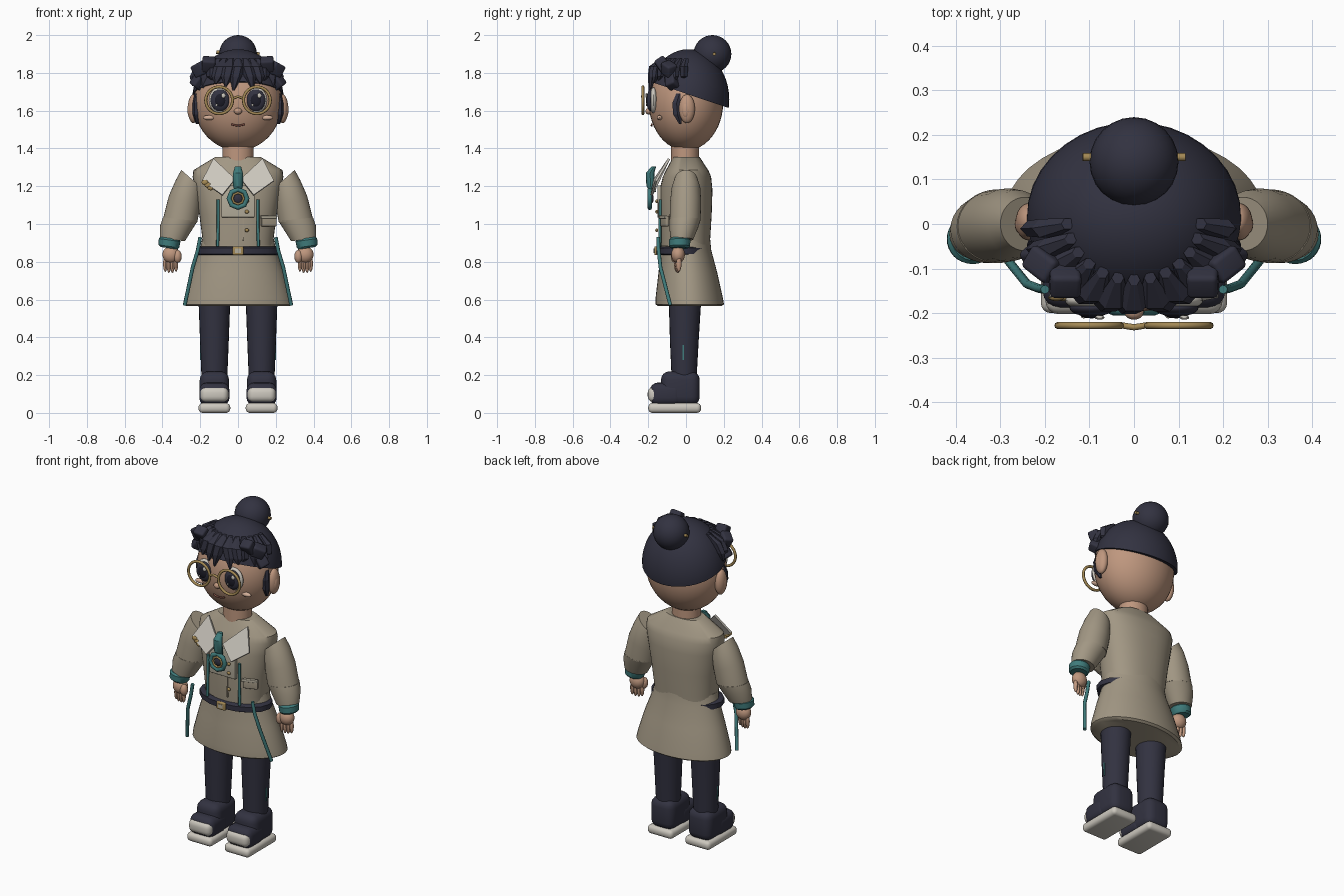
import bpy, bmesh, math, random
from mathutils import Vector, Matrix

cube = bpy.data.objects.get("Cube")
if cube:
    bpy.data.objects.remove(cube, do_unlink=True)
random.seed(4)
smooth_objects = []


def material(name, *rgb):
    m = bpy.data.materials.new(name)
    m.use_nodes = True
    m.diffuse_color = (*rgb, 1)
    bsdf = m.node_tree.nodes["Principled BSDF"]
    bsdf.inputs["Base Color"].default_value = (*rgb, 1)
    return m


COAT = material("coat beige", .36, .31, .23)
SKIN = material("warm skin", .52, .31, .21)
NAVY = material("dark navy", .032, .032, .052)
TEAL = material("teal trim", .05, .2, .2)
GOLD = material("brass", .37, .25, .09)
WHITE = material("off white", .6, .57, .51)
LIGHT = material("pale beige", .46, .42, .33)
BLUSH = material("blush", .64, .42, .31)
MOUTH = material("mouth brown", .3, .11, .08)
BLACK = material("eye black", .012, .012, .022)


def finish(name, bm, mat, smooth=True):
    bmesh.ops.recalc_face_normals(bm, faces=bm.faces)
    me = bpy.data.meshes.new(name)
    bm.to_mesh(me)
    bm.free()
    me.materials.append(mat)
    ob = bpy.data.objects.new(name, me)
    bpy.context.collection.objects.link(ob)
    if smooth:
        smooth_objects.append(ob)
    return ob


def loft(name, rings, mat, n=32, power=2, smooth=True):
    """Rings are (x, y, z, rx, ry, tilt in degrees)."""
    bm = bmesh.new()
    loops = []
    for x, y, z, rx, ry, *tilt in rings:
        t = math.radians(tilt[0]) if tilt else 0
        loop = []
        for i in range(n):
            a = math.tau * i / n
            c, s = [math.copysign(abs(v) ** (2 / power), v) for v in (math.cos(a), math.sin(a))]
            loop.append(bm.verts.new((x + rx * c * math.cos(t), y + ry * s, z + rx * c * math.sin(t))))
        loops.append(loop)
    for lo, hi in zip(loops, loops[1:]):
        for i in range(n):
            bm.faces.new((lo[i], lo[i - 1], hi[i - 1], hi[i]))
    bm.faces.new(loops[0])
    bm.faces.new(loops[-1])
    return finish(name, bm, mat, smooth)


def ball(name, centre, radii, mat, seg=24):
    bm = bmesh.new()
    bmesh.ops.create_uvsphere(bm, u_segments=seg, v_segments=seg * 2 // 3, radius=1,
                              matrix=Matrix.Translation(centre) @ Matrix.Diagonal((*radii, 1)))
    return finish(name, bm, mat)


def box(name, centre, size, mat, bevel=0.0, rot=None):
    bm = bmesh.new()
    bmesh.ops.create_cube(bm, size=1, matrix=Matrix.Translation(centre) @ (rot or Matrix()) @ Matrix.Diagonal((*size, 1)))
    if bevel:
        bmesh.ops.bevel(bm, geom=bm.edges[:], offset=bevel, segments=4, profile=.5, affect='EDGES')
    return finish(name, bm, mat)


def tube(name, points, radius, mat, closed=False):
    cu = bpy.data.curves.new(name, 'CURVE')
    cu.dimensions = '3D'
    cu.bevel_depth = radius
    cu.bevel_resolution = 2
    cu.use_fill_caps = True
    sp = cu.splines.new('POLY')
    sp.points.add(len(points) - 1)
    for p, co in zip(sp.points, points):
        p.co = (*co, 1)
    sp.use_cyclic_u = closed
    cu.materials.append(mat)
    ob = bpy.data.objects.new(name, cu)
    bpy.context.collection.objects.link(ob)
    return ob


def circle(x, y, z, r, n):
    return [(x + r * math.sin(math.tau * i / n), y, z + r * math.cos(math.tau * i / n)) for i in range(n)]


def plate(name, points, mat, thick=.012):
    bm = bmesh.new()
    bm.faces.new([bm.verts.new(p) for p in points])
    ob = finish(name, bm, mat, False)
    mod = ob.modifiers.new("thickness", 'SOLIDIFY')
    mod.thickness = thick
    mod.offset = 0
    return ob


# Head, hair cap, bun and pin
ball("head", (0, 0, 1.645), (.234, .197, .256), SKIN, 36)
bm = bmesh.new()
bmesh.ops.create_uvsphere(bm, u_segments=36, v_segments=24, radius=1,
                          matrix=Matrix.Translation((0, .012, 1.66)) @ Matrix.Diagonal((.242, .217, .265, 1)))
cut = bmesh.ops.bisect_plane(bm, geom=bm.verts[:] + bm.edges[:] + bm.faces[:], plane_co=(0, 0, 1.69),
                             plane_no=(0, .32, .95), clear_inner=True)
bmesh.ops.holes_fill(bm, edges=[e for e in cut["geom_cut"] if isinstance(e, bmesh.types.BMEdge)])
finish("hair_cap", bm, NAVY)
ball("hair_bun", (0, .14, 1.9), (.1, .1, .1), NAVY)
tube("bun_pin", [(-.115, .15, 1.91), (.115, .15, 1.9)], .009, GOLD)

# Fringe locks fan around the forehead
for i in range(13):
    a = math.radians(-84 + 14 * i)
    tip = 1.70 + .045 * random.random() + .02 * abs(math.sin(a))
    lean = .03 * random.uniform(-1, 1)
    rings = [(.15 * math.sin(a), .015 - .14 * math.cos(a), 1.875, .014, .014),
             (.195 * math.sin(a), .01 - .185 * math.cos(a), 1.835, .036, .024),
             (.213 * math.sin(a) + lean / 2, .01 - .195 * math.cos(a), 1.78, .032, .02),
             (.215 * math.sin(a) + lean, .005 - .197 * math.cos(a), tip, .006, .006)]
    loft(f"fringe_lock_{i}", rings, NAVY, 6, smooth=False)
for s in (-1, 1):
    for k, (x, y, z) in enumerate([(.2, -.09, 1.82), (.155, -.125, 1.845), (.205, -.07, 1.75)]):
        box(f"side_curl_{k}_{s}", (s * x, y, z), (.075, .06, .07), NAVY, .012,
            Matrix.Rotation(s * (.5 + k), 4, 'Y') @ Matrix.Rotation(s * .6, 4, 'Z'))

# Face
ball("nose", (0, -.197, 1.597), (.022, .018, .017), SKIN, 16)
tube("mouth", [(x, -.182 + x * x, 1.521 + 6 * x * x) for x in (-.036, -.02, 0, .02, .036)], .005, MOUTH)
tube("glasses_bridge", [(-.025, -.228, 1.665), (0, -.232, 1.675), (.025, -.228, 1.665)], .007, GOLD)
for s in (-1, 1):
    ball(f"eye_white_{s}", (s * .095, -.172, 1.655), (.06, .022, .068), WHITE)
    ball(f"iris_{s}", (s * .095, -.188, 1.655), (.05, .02, .058), NAVY)
    ball(f"pupil_{s}", (s * .095, -.198, 1.655), (.032, .014, .038), BLACK, 16)
    ball(f"eye_glint_{s}", (s * .095 + .018, -.21, 1.68), (.011, .005, .013), WHITE, 12)
    ball(f"eye_small_glint_{s}", (s * .095 - .018, -.208, 1.63), (.006, .004, .006), WHITE, 12)
    ball(f"cheek_{s}", (s * .153, -.14, 1.563), (.033, .014, .013), BLUSH, 16)
    tube(f"glasses_rim_{s}", circle(s * .1, -.228, 1.655, .071, 32), .008, GOLD, True)
    ball(f"ear_{s}", (s * .236, .005, 1.61), (.03, .042, .076), SKIN)
    ball(f"inner_ear_{s}", (s * .252, .0, 1.605), (.016, .024, .045), SKIN, 16)
    loft(f"sideburn_{s}", [(s * .215, -.03, 1.53, .008, .008), (s * .222, -.045, 1.58, .018, .026),
                           (s * .222, -.05, 1.64, .018, .026), (s * .215, -.035, 1.69, .015, .02)],
         NAVY, 6, smooth=False)

# Neck, torso, skirt and belt
loft("neck", [(0, -.005, z, .082, .074) for z in (1.32, 1.43)], SKIN)
loft("coat_body", [(0, -.005, .885, .187, .131), (0, -.005, .92, .188, .133), (0, -.003, 1.05, .205, .139),
                   (0, 0, 1.18, .228, .14), (0, .005, 1.25, .24, .128), (0, .006, 1.285, .236, .112),
                   (0, .002, 1.355, .12, .07)], COAT, 40, 2.3)
loft("coat_skirt", [(0, .02, .565, .275, .168), (0, .02, .575, .291, .181), (0, .017, .61, .284, .178),
                    (0, .01, .74, .245, .156), (0, .0, .86, .202, .134), (0, -.002, .92, .19, .13)], COAT, 40)
loft("belt", [(0, -.018, .835, .205, .128), (0, -.018, .842, .223, .141), (0, -.018, .872, .223, .141),
              (0, -.018, .88, .205, .128)], NAVY, 16)
box("belt_buckle", (0, -.16, .858), (.058, .016, .046), GOLD, .006)
box("buckle_centre", (0, -.166, .858), (.03, .01, .022), LIGHT)

# Coat front details
box("shirt_panel", (0, -.142, 1.12), (.175, .02, .17), LIGHT, .004)
box("chest_pocket", (.163, -.112, 1.015), (.085, .02, .055), COAT, .005, Matrix.Rotation(.35, 4, 'Z'))
box("pocket_flap", (.163, -.121, 1.037), (.09, .016, .016), LIGHT, .004, Matrix.Rotation(.35, 4, 'Z'))
box("coat_placket", (.028, -.14, .985), (.006, .01, .15), COAT)
for k, z in enumerate((1.12, 1.065, .967)):
    ball(f"button_{k}", (.047, -.155, z), (.011, .008, .01), GOLD, 12)
loft("tie_knot", [(0, -.172, 1.17, .016, .014), (0, -.188, 1.2, .026, .022), (0, -.19, 1.27, .026, .022),
                  (0, -.17, 1.305, .016, .012)], TEAL, 12)
tube("pendant_ring", circle(0, -.192, 1.135, .048, 8), .013, TEAL, True)
tube("pendant_rim", circle(0, -.197, 1.135, .03, 8), .006, GOLD, True)
ball("pendant_stone", (0, -.185, 1.135), (.028, .014, .028), NAVY, 12)
for k in range(3):
    ball(f"brooch_leaf_{k}", (-.175 + .015 * k, -.165, 1.22 - .014 * k), (.018, .008, .014), GOLD, 12)

for s in (-1, 1):
    plate(f"collar_{s}", [(s * .13, -.09, 1.345), (s * .015, -.165, 1.237), (s * .083, -.182, 1.152),
                          (s * .19, -.16, 1.228)], WHITE)
    tube(f"front_trim_{s}", [(s * .105, -.136, 1.13), (s * .105, -.138, 1.0), (s * .108, -.138, .88)], .008, TEAL)
    tube(f"skirt_trim_{s}", [(s * .2, -.147, .93), (s * .213, -.145, .86), (s * .24, -.135, .77),
                             (s * .282, -.083, .57)], .01, TEAL)

    # Arms: sleeve, cuff and hand
    loft(f"upper_sleeve_{s}", [(s * .245, 0, 1.238, .073, .06, s * 41), (s * .262, 0, 1.19, .08, .076, s * 34),
                               (s * .283, -.002, 1.12, .088, .082, s * 20),
                               (s * .306, -.005, 1.02, .091, .082, s * 6)], COAT)
    loft(f"lower_sleeve_{s}", [(s * .306, -.005, 1.025, .092, .083, s * 6), (s * .328, -.012, .98, .085, .076, s * 8),
                               (s * .348, -.022, .918, .067, .06, s * 8)], COAT)
    loft(f"cuff_{s}", [(s * .365, -.034, .872, .046, .046, s * 8), (s * .366, -.034, .882, .055, .055, s * 8),
                       (s * .362, -.033, .915, .058, .057, s * 8), (s * .36, -.032, .925, .05, .05, s * 8)], TEAL)
    ball(f"palm_{s}", (s * .355, -.042, .838), (.045, .036, .045), SKIN)
    ball(f"thumb_{s}", (s * .32, -.058, .828), (.022, .022, .034), SKIN, 16)
    for k in range(4):
        ball(f"finger_{k}_{s}", (s * (.328 + .019 * k), -.05 + .004 * k, .79 - .006 * (k in (1, 2))),
             (.0115, .014, .043), SKIN, 12)

    # Legs and shoes
    x = s * .125
    loft(f"leg_{s}", [(x, -.01, .18, .068, .066), (x, -.009, .38, .076, .076), (x, -.005, .62, .085, .087)], NAVY, 24)
    box(f"leg_stripe_{s}", (s * .197, -.015, .32), (.008, .008, .08), TEAL)
    box(f"shoe_heel_{s}", (x, -.03, .13), (.155, .205, .18), NAVY, .045)
    box(f"shoe_toe_{s}", (x, -.105, .1), (.16, .17, .12), NAVY, .04)
    box(f"toe_cap_{s}", (x, -.165, .097), (.148, .075, .08), WHITE, .03)
    box(f"shoe_sole_{s}", (x, -.06, .026), (.168, .28, .052), WHITE, .022)

# Smooth shading with sharp creases kept
bpy.context.view_layer.update()
bpy.ops.object.select_all(action='DESELECT')
for ob in smooth_objects:
    ob.select_set(True)
bpy.context.view_layer.objects.active = smooth_objects[0]
bpy.ops.object.shade_smooth_by_angle(angle=math.radians(35))
